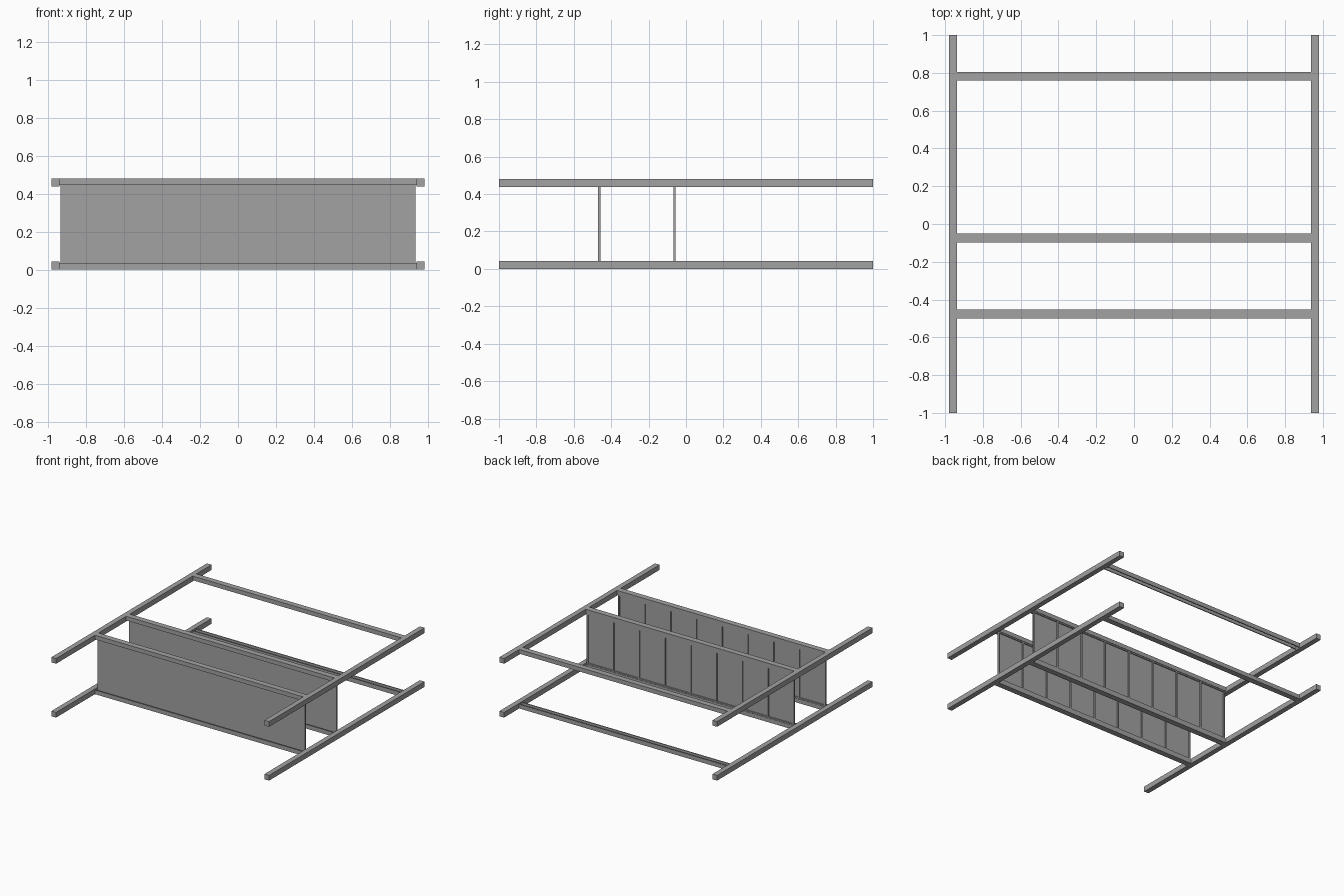
import bpy
import bmesh

old = bpy.data.objects.get("Cube")
if old:
    bpy.data.objects.remove(old, do_unlink=True)

grey = bpy.data.materials.new("plain grey")
grey.use_nodes = True
colour = (0.36, 0.36, 0.36, 1)
grey.diffuse_color = colour
grey.node_tree.nodes["Principled BSDF"].inputs["Base Color"].default_value = colour

HEIGHT = 0.48
BAR = 0.042
INNER = 0.938
TRACK = 0.047
WALL = 0.008


def finish(name, bm):
    bmesh.ops.recalc_face_normals(bm, faces=bm.faces)
    mesh = bpy.data.meshes.new(name)
    bm.to_mesh(mesh)
    bm.free()
    mesh.materials.append(grey)
    obj = bpy.data.objects.new(name, mesh)
    bpy.context.collection.objects.link(obj)
    return obj


def add_box(bm, low, high):
    verts = bmesh.ops.create_cube(bm, size=1)["verts"]
    for v in verts:
        for i in range(3):
            v.co[i] = low[i] if v.co[i] < 0 else high[i]


def channel(name, y, base, up):
    """U-shaped track along x, open upward (up=1) or downward (up=-1)."""
    h, t = TRACK / 2, TRACK / 2 - WALL
    depth = 0.034
    profile = [(-h, 0), (h, 0), (h, depth), (t, depth),
               (t, WALL), (-t, WALL), (-t, depth), (-h, depth)]
    bm = bmesh.new()
    face = bm.faces.new([bm.verts.new((-INNER, y + a, base + up * b)) for a, b in profile])
    new = bmesh.ops.extrude_face_region(bm, geom=[face])["geom"]
    moved = [g for g in new if isinstance(g, bmesh.types.BMVert)]
    bmesh.ops.translate(bm, verts=moved, vec=(2 * INNER, 0, 0))
    finish(name, bm)


# Long side rails, upper and lower on each side
for side, sx in (("left", 1), ("right", -1)):
    for level, z in (("lower", 0), ("upper", HEIGHT - BAR)):
        bm = bmesh.new()
        a, b = sorted((sx * INNER, sx * (INNER + BAR)))
        add_box(bm, (a, -1, z), (b, 1, z + BAR))
        finish(f"{side}_{level}_rail", bm)

# Cross tracks facing each other
for place, y in (("front", -0.477), ("middle", -0.075), ("back", 0.782)):
    channel(f"{place}_lower_track", y, 0, 1)
    channel(f"{place}_upper_track", y, HEIGHT, -1)

# Upright panels: flat front sheet with ribs behind
BAYS = 8
for place, y in (("front", -0.470), ("middle", -0.068)):
    half, low, high = 0.934, WALL, HEIGHT - WALL
    bm = bmesh.new()
    add_box(bm, (-half, y, low), (half, y + 0.005, high))
    finish(f"{place}_panel", bm)

    bm = bmesh.new()
    rear = y + 0.013
    for i in range(BAYS + 1):
        w = 0.006
        x = -half + w + i * 2 * (half - w) / BAYS
        add_box(bm, (x - w, y + 0.004, low), (x + w, rear, high))
    for z in (low, high - 0.036):
        add_box(bm, (-half, y + 0.004, z), (half, rear, z + 0.036))
    finish(f"{place}_panel_ribs", bm)
